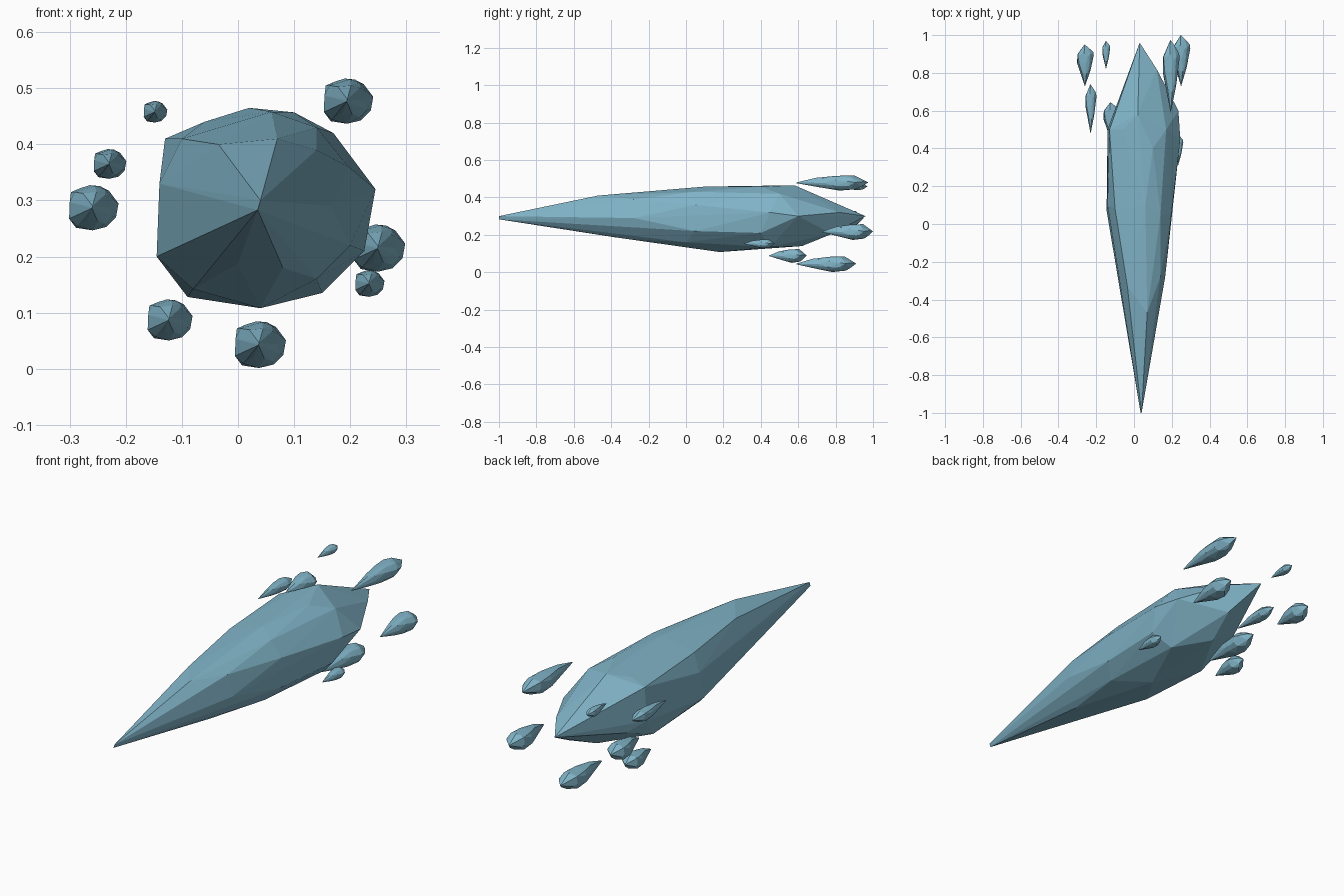
import bpy, bmesh
from mathutils import Vector

mat = bpy.data.materials.new("ice_blue")
mat.diffuse_color = (0.22, 0.46, 0.58, 1)

# Corner points of the faceted spike, grouped from front tip to back tip
TIP = [(.035, -1, .283), (.04, -1, .30)]
NECK = [(.07, -.47, .41), (-.035, -.33, .40), (-.06, -.40, .26), (0, -.38, .187),
        (.08, -.33, .18), (.165, -.28, .29), (.14, -.28, .39)]
BODY = [(-.145, .07, .20), (-.14, .10, .33), (-.10, .08, .41), (.06, .10, .458),
        (.14, .05, .43), (.197, .05, .36), (.20, .05, .22), (.14, 0, .16),
        (-.08, 0, .142), (.04, .18, .108)]
SHOULDER = [(-.13, .50, .41), (-.14, .50, .25), (-.09, .38, .128), (.04, .62, .14),
            (.15, .45, .135), (.225, .40, .21), (.245, .45, .32), (.235, .60, .30),
            (.17, .50, .42), (.10, .40, .457), (.02, .58, .465), (-.06, .50, .44)]
BACK = [(-.10, .60, .22), (.12, .82, .32), (.08, .78, .205), (.03, .96, .30)]
POINTS = TIP + NECK + BODY + SHOULDER + BACK


def spike(name, x, z, width, y0, y1):
    """Faceted spike centred on (x, z), with the given width, from y0 to y1."""
    s, sy = width / .39, (y1 - y0) / 1.96
    bm = bmesh.new()
    for px, py, pz in POINTS:
        bm.verts.new(Vector(((px - .05) * s, (py + 1) * sy, (pz - .2865) * s)))
    hull = bmesh.ops.convex_hull(bm, input=bm.verts)
    loose = [v for v in bm.verts if not v.link_faces]
    bmesh.ops.delete(bm, geom=loose, context='VERTS')
    bmesh.ops.recalc_face_normals(bm, faces=bm.faces)
    me = bpy.data.meshes.new(name)
    bm.to_mesh(me)
    bm.free()
    me.materials.append(mat)
    ob = bpy.data.objects.new(name, me)
    ob.location = (x, y0, z)
    bpy.context.collection.objects.link(ob)


# Large central spike
spike("main_spike", .05, .2865, .39, -1, .96)

# Small floating shards around the back: x, z, width, start y, end y
SHARDS = [(.197, .477, .088, .59, .975), (-.147, .458, .042, .82, .97),
          (-.228, .365, .058, .48, .74), (-.257, .287, .088, .73, .95),
          (.252, .215, .092, .73, 1.0), (.235, .152, .052, .31, .475),
          (-.121, .087, .080, .445, .645), (.040, .043, .091, .59, .91)]
for i, args in enumerate(SHARDS, 1):
    spike(f"shard_{i}", *args)
